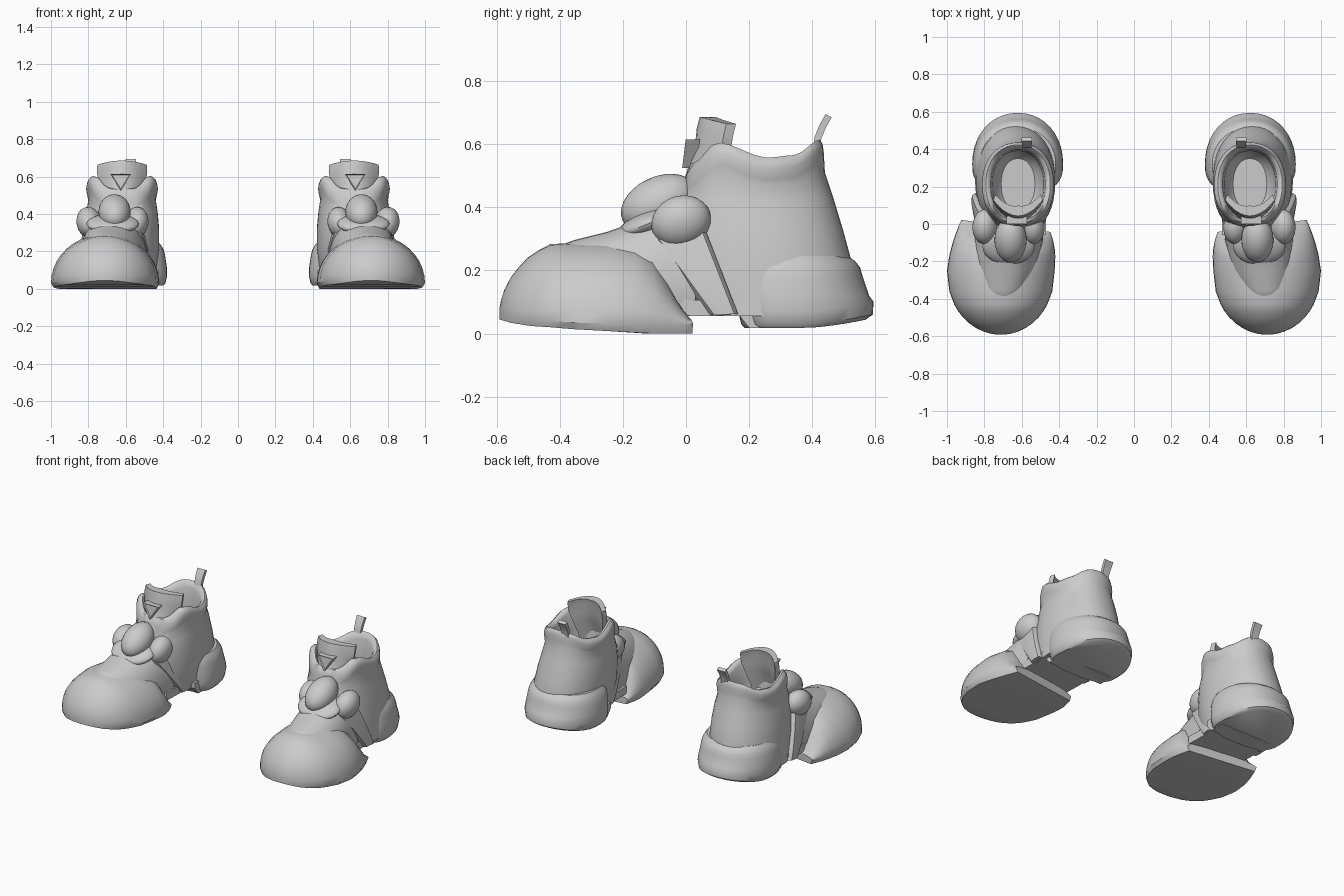
import bpy, bmesh, math
from mathutils import Vector, Matrix

if "Cube" in bpy.data.objects:
    bpy.data.objects.remove(bpy.data.objects["Cube"])

grey = bpy.data.materials.new("grey")
grey.diffuse_color = (0.6, 0.6, 0.6, 1)
grey.use_nodes = True
grey.node_tree.nodes["Principled BSDF"].inputs["Base Color"].default_value = grey.diffuse_color


def finish(name, bm, angle=40):
    """Turn a bmesh into a smooth-shaded part, mirrored for the other shoe."""
    bmesh.ops.recalc_face_normals(bm, faces=bm.faces)
    me = bpy.data.meshes.new(name)
    bm.to_mesh(me)
    bm.free()
    me.materials.append(grey)
    ob = bpy.data.objects.new(name, me)
    bpy.context.collection.objects.link(ob)
    bpy.ops.object.select_all(action='DESELECT')
    ob.select_set(True)
    bpy.context.view_layer.objects.active = ob
    bpy.ops.object.shade_smooth_by_angle(angle=math.radians(angle))
    mod = ob.modifiers.new("other_shoe", 'MIRROR')
    mod.use_mirror_merge = False
    return ob


def loft(name, rings, angle=40):
    bm = bmesh.new()
    rows = [[bm.verts.new(p) for p in r] for r in rings]
    n = len(rows[0])
    for a, b in zip(rows, rows[1:]):
        for i in range(n):
            j = (i + 1) % n
            bm.faces.new((a[i], a[j], b[j], b[i]))
    for row in (rows[0], rows[-1]):
        bm.faces.new(row)
    return finish(name, bm, angle)


def spow(v, e):
    return math.copysign(abs(v) ** e, v)


def oval(xc, hw, y0, y1, z, mid=None, nf=2.3, nb=2.3, zf=None, count=40):
    """Horizontal rounded outline, widest at mid; zf shifts the height by y."""
    mid = (y0 + y1) / 2 if mid is None else mid
    out = []
    for i in range(count):
        a = 2 * math.pi * i / count
        c, s = math.cos(a), math.sin(a)
        n, r = (nb, y1 - mid) if s > 0 else (nf, mid - y0)
        y = mid + r * spow(s, 2 / n)
        out.append((xc + hw * spow(c, 2 / n), y, z + (zf(y) if zf else 0)))
    return out


def arch(y, xc, w, zb, lip, zt, n=2.0, count=20, skew=0):
    """Upright arch section with a flat bottom and a short side wall."""
    pts = [(w * 0.95, zb), (w, lip)]
    for i in range(1, count):
        a = math.pi * i / count
        pts.append((w * spow(math.cos(a), 2 / n), lip + (zt - lip) * math.sin(a) ** (2 / n)))
    pts += [(-w, lip), (-w * 0.95, zb)]
    return [(xc + x, y + skew * (x / w - 1), z) for x, z in pts]


def interp(table, t):
    for (a, va), (b, vb) in zip(table, table[1:]):
        if t <= b:
            k = max(0, (t - a) / (b - a))
            k = k * k * (3 - 2 * k)
            return va + (vb - va) * k
    return table[-1][1]


# Toe shell with flared rear wings, the outer one longer: y, bottom, lip, top
toe = [(-.591, .045, .052, .08), (-.586, .043, .058, .105), (-.575, .04, .06, .14), (-.555, .034, .055, .178),
       (-.53, .03, .05, .21), (-.50, .025, .045, .242), (-.465, .022, .042, .265), (-.43, .02, .04, .283),
       (-.36, .014, .035, .287), (-.25, .008, .03, .292), (-.16, .003, .03, .285), (-.10, 0, .03, .262),
       (-.05, 0, .03, .19), (-.005, 0, .03, .10), (.022, 0, .03, .055)]
rings = []
for y, b, l, t in toe:
    if y < -.25:
        w = .288 * (1 - ((-.25 - y) / .342) ** 2.15) ** .5
    else:
        w = .288 - .05 * ((y + .25) / .272) ** 2
    rings.append(arch(y, .712 - max(0, y + .25) * .10, w, b, l, t, skew=.032 * max(0, y + .2) / .22))
loft("toe_shell", rings, 35)

# Raised vamp behind the toe cap
vamp = [(-.43, .08, .25), (-.40, .12, .280), (-.35, .15, .297), (-.25, .178, .322),
        (-.17, .185, .35), (-.08, .185, .385), (.03, .18, .42)]
loft("vamp", [arch(y, .71 - (y + .43) * .11, w, .07, .10, t, 2.25) for y, w, t in vamp])


# Ankle shaft with a padded, wavy collar and a hollow inside
def rim(k):
    wave = [(-.03, -.13), (.02, -.045), (.10, .02), (.26, -.028), (.34, -.02), (.43, .03)]
    return lambda y: k * interp(wave, y)


shaft = [(.055, .65, .200, -.02, .50, 0), (.12, .64, .207, -.04, .53, 0), (.22, .632, .211, -.05, .527, 0),
         (.33, .625, .203, -.05, .497, 0), (.42, .62, .19, -.04, .467, .3), (.49, .62, .18, -.02, .440, .7),
         (.515, .62, .186, -.018, .438, 1), (.55, .62, .192, -.012, .436, 1), (.572, .62, .186, -.005, .432, 1),
         (.585, .62, .172, .006, .423, 1), (.58, .62, .155, .02, .407, 1), (.56, .62, .145, .03, .397, 1),
         (.45, .62, .137, .035, .39, .5), (.30, .62, .13, .04, .39, 0), (.25, .62, .09, .08, .35, 0)]
loft("ankle_shaft", [oval(xc, hw, a, b, z, None, 2.3, 2.15, rim(k)) for z, xc, hw, a, b, k in shaft], 50)

# Heel cup and its sole, tilted up at the back
tilt = lambda y: .03 * max(0, (y - .38) / .21) ** 1.5
cup = [(.018, .222, .185, .568), (.03, .234, .175, .592), (.07, .243, .165, .594), (.12, .241, .16, .58),
       (.18, .232, .15, .560), (.208, .225, .15, .552), (.225, .216, .15, .540), (.245, .203, .16, .515)]
loft("heel_cup", [oval(.622, hw, a, b, z, .32, 2.8, 2.1, tilt if z < .08 else None)
                  for z, hw, a, b in cup], 40)


# Blocks under the sole, extruded across from side profiles
def extrude_x(name, profile, x0, x1):
    return loft(name, [[(x, y, z) for y, z in profile] for x in (x0, x1)], 30)


extrude_x("arch_block", [(-.06, .058), (.07, .055), (.155, .06), (.165, .10), (-.06, .11)], .47, .845)
extrude_x("heel_tread", [(.165, .062), (.20, .018), (.30, .019), (.30, .10), (.165, .10)], .425, .82)

# Side straps running from the lace pads down to the sole
for name, s, xlow, xhigh in (("outer_strap", 1, .870, .825), ("inner_strap", -1, .452, .51)):
    rings = []
    for k in range(9):
        t = k / 8
        yf, zf = .075 - .175 * t, .058 + .24 * t
        yb, zb = .165 - .105 * t, .062 + .27 * t
        x = xlow + (xhigh - xlow) * t ** 1.5
        rings.append([(x - s * .14, yf - .02, zf), (x - s * .035, yf - .005, zf), (x - s * .006, yf + .015, zf),
                      (x, (yf + yb) / 2, (zf + zb) / 2), (x - s * .004, yb - .012, zb),
                      (x - s * .02, yb, zb), (x - s * .14, yb, zb)])
    loft(name, rings, 40)


# Puffy lace pads
def pad(name, loc, radii, tilt_x=0, tilt_y=0):
    bm = bmesh.new()
    bmesh.ops.create_uvsphere(bm, u_segments=24, v_segments=14, radius=1)
    m = (Matrix.Translation(loc) @ Matrix.Rotation(math.radians(tilt_x), 4, 'X')
         @ Matrix.Rotation(math.radians(tilt_y), 4, 'Y') @ Matrix.Diagonal((*radii, 1)))
    bmesh.ops.transform(bm, matrix=m, verts=bm.verts)
    finish(name, bm)


pad("centre_pad", (.66, -.085, .412), (.086, .128, .085), 25)
pad("outer_pad", (.795, -.015, .354), (.068, .096, .083), 20, 15)
pad("inner_pad", (.545, -.015, .354), (.066, .096, .083), 20, -15)
pad("lower_pad", (.67, -.12, .348), (.14, .105, .04), 22)

# Curved tongue standing in the collar, swept back at its sides
tongue = [(.36, -.045, .09), (.45, -.022, .10), (.53, .010, .115), (.59, .028, .13),
          (.65, .034, .135), (.686, .043, .132)]
rings = []
for z, y, w in tongue:
    ring = []
    for sign in (1, -1):
        for i in range(11):
            u = sign * (i / 5 - 1)
            back = 0 if sign == 1 else .055 * (1 - .45 * abs(u))
            ring.append((.62 + w * u * (1 if sign == 1 else .92), y + .085 * u * u + back,
                         z - .022 * u * u * (z > .6)))
    rings.append(ring)
loft("tongue", rings, 40)

# Triangular tab on the tongue, with a recessed face
bm = bmesh.new()
tri = [(.572, .614), (.682, .614), (.627, .525)]
front = bm.faces.new([bm.verts.new((x, -.012 + (z - .525) * .12, z)) for x, z in tri])
bm.normal_update()
if front.normal.y > 0:
    front.normal_flip()
side = bmesh.ops.extrude_face_region(bm, geom=[front])
new = [v for v in side["geom"] if isinstance(v, bmesh.types.BMVert)]
bmesh.ops.translate(bm, verts=new, vec=(0, .045, 0))
face = min(bm.faces, key=lambda f: f.calc_center_median().y)
bmesh.ops.inset_individual(bm, faces=[face], thickness=.010, depth=0)
bmesh.ops.translate(bm, verts=face.verts[:], vec=(0, .006, 0))
finish("tongue_tab", bm, 20)

# Heel pull tab
path = [(.412, .575), (.418, .62), (.432, .655), (.452, .69)]
rings = []
for i, (y, z) in enumerate(path):
    d = Vector(path[min(i + 1, 3)]) - Vector(path[max(i - 1, 0)])
    ny, nz = Vector((d.y, -d.x)).normalized() * .011
    w = .022 + .002 * i
    rings.append([(.573 - w, y - ny, z - nz), (.573 + w, y - ny, z - nz),
                  (.573 + w, y + ny, z + nz), (.573 - w, y + ny, z + nz)])
loft("pull_tab", rings, 30)
